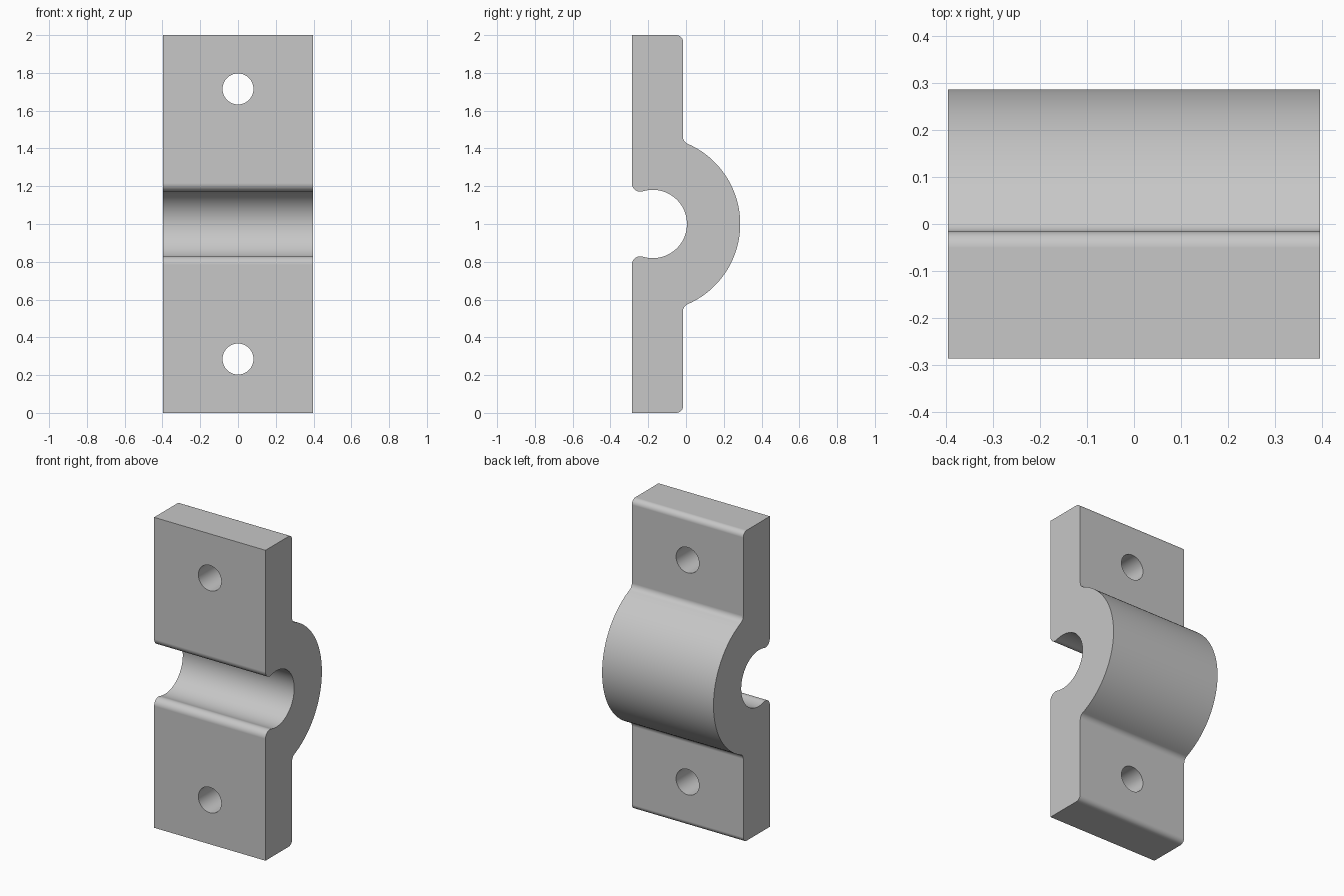
import bpy, bmesh
from math import sin, cos, atan2, sqrt, radians, pi

HALF_W = 0.397                      # half width along x
FRONT, BACK, CREST = -0.287, -0.016, 0.287
AXIS_Y, AXIS_Z = -0.176, 1.0        # shared axis of the saddle arcs
R_IN, R_OUT = 0.181, CREST - AXIS_Y
LIP, ROOT, CORNER = 0.045, 0.04, 0.035   # fillet radii
HOLE_R, HOLE_OFFSET = 0.082, 0.715

cube = bpy.data.objects.get("Cube")
if cube:
    bpy.data.objects.remove(cube, do_unlink=True)

steel = bpy.data.materials.new("plain grey")
steel.use_nodes = True
grey = (0.57, 0.57, 0.57, 1)
steel.diffuse_color = grey
steel.node_tree.nodes["Principled BSDF"].inputs["Base Color"].default_value = grey


def arc(cy, cz, r, start, end, steps):
    angles = [start + (end - start) * i / steps for i in range(steps + 1)]
    return [(cy + r * cos(a), cz + r * sin(a)) for a in angles]


def fillet_center(y, reach):
    """Centre at depth y whose distance from the saddle axis is reach."""
    z = AXIS_Z + sqrt(reach ** 2 - (y - AXIS_Y) ** 2)
    return y, z, atan2(z - AXIS_Z, y - AXIS_Y)


# Upper half of the side profile, from the groove floor round to the crest
ly, lz, la = fillet_center(FRONT + LIP, R_IN + LIP)
ry, rz, ra = fillet_center(BACK + ROOT, R_OUT + ROOT)
half = arc(AXIS_Y, AXIS_Z, R_IN, 0, la, 40)
half += arc(ly, lz, LIP, la - pi, -pi, 12)[1:]
half += [(FRONT, 2.0)]
half += arc(BACK - CORNER, 2 - CORNER, CORNER, pi / 2, 0, 12)
half += arc(ry, rz, ROOT, pi, pi + ra, 10)
half += arc(AXIS_Y, AXIS_Z, R_OUT, ra, 0, 40)[1:]
profile = half + [(y, 2 - z) for y, z in reversed(half[1:-1])]

# Clamp body: extrude the profile across the width
bm = bmesh.new()
side = bm.faces.new([bm.verts.new((-HALF_W, y, z)) for y, z in profile])
grown = bmesh.ops.extrude_face_region(bm, geom=[side], use_keep_orig=True)
moved = [v for v in grown["geom"] if isinstance(v, bmesh.types.BMVert)]
bmesh.ops.translate(bm, verts=moved, vec=(2 * HALF_W, 0, 0))
bmesh.ops.recalc_face_normals(bm, faces=bm.faces)
mesh = bpy.data.meshes.new("clamp_body")
bm.to_mesh(mesh)
bm.free()
mesh.materials.append(steel)
body = bpy.data.objects.new("clamp_body", mesh)
bpy.context.collection.objects.link(body)

# Bolt holes through both flanges
for name, sign in (("upper_hole_cutter", 1), ("lower_hole_cutter", -1)):
    bpy.ops.mesh.primitive_cylinder_add(
        vertices=48, radius=HOLE_R, depth=1,
        location=(0, (FRONT + BACK) / 2, AXIS_Z + sign * HOLE_OFFSET),
        rotation=(pi / 2, 0, 0))
    cutter = bpy.context.object
    cutter.name = name
    cutter.data.materials.append(steel)
    cutter.hide_render = True
    cut = body.modifiers.new(name, 'BOOLEAN')
    cut.operation, cut.solver, cut.object = 'DIFFERENCE', 'EXACT', cutter
    bpy.ops.object.select_all(action='DESELECT')
    body.select_set(True)
    bpy.context.view_layer.objects.active = body
    bpy.ops.object.modifier_apply(modifier=cut.name)
    bpy.data.objects.remove(cutter, do_unlink=True)

# Smooth arcs, crisp edges, flat flanges
bpy.ops.object.shade_smooth_by_angle(angle=radians(30))
flat = body.modifiers.new("flat_faces", 'WEIGHTED_NORMAL')
flat.keep_sharp = True
